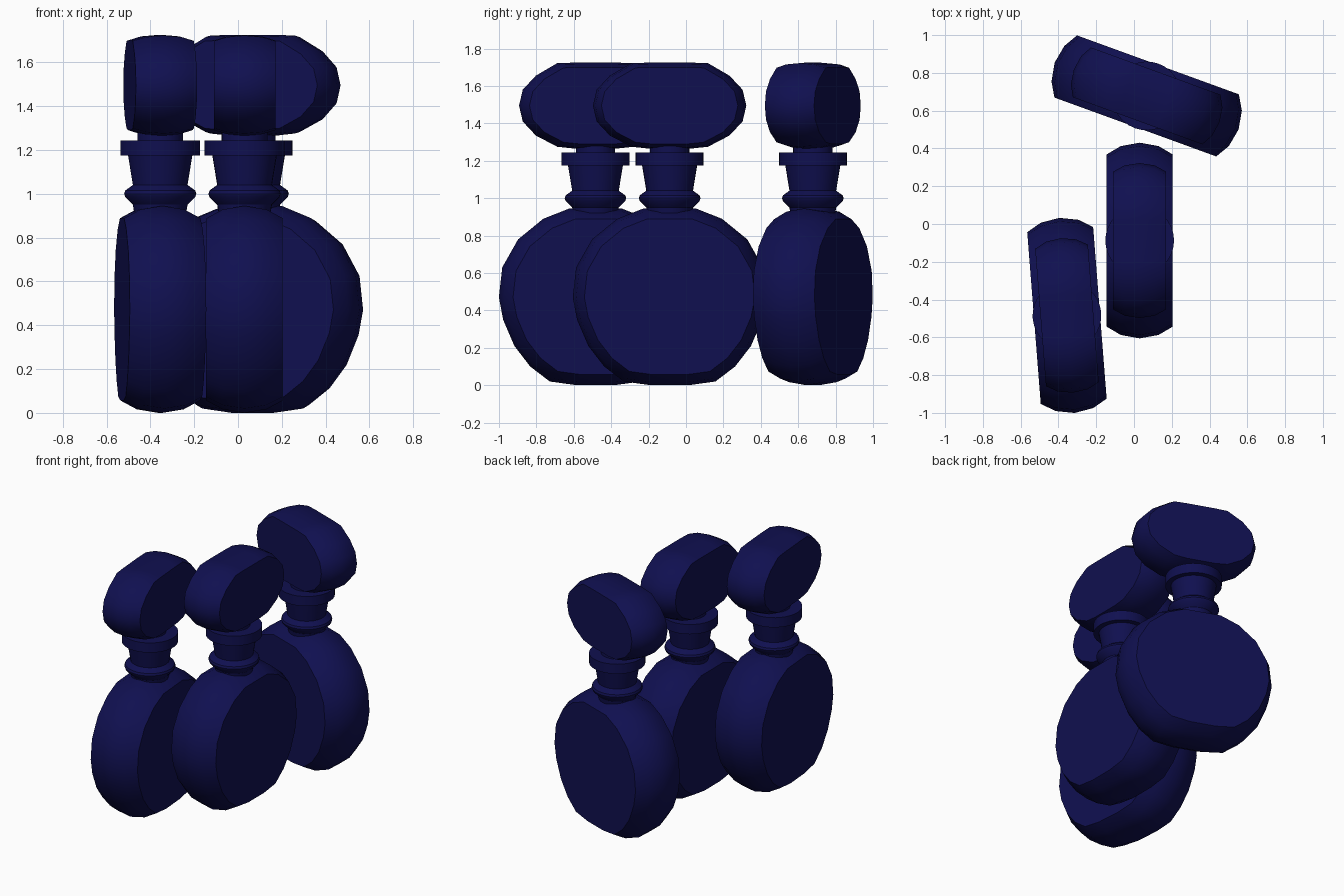
import bpy, bmesh, math
from mathutils import Matrix, Vector

cube = bpy.data.objects.get("Cube")
if cube:
    bpy.data.objects.remove(cube, do_unlink=True)

navy = bpy.data.materials.new("navy_blue_glass")
navy.use_nodes = True
colour = (0.005, 0.005, 0.08, 1)
navy.diffuse_color = colour
navy.node_tree.nodes["Principled BSDF"].inputs["Base Color"].default_value = colour


def finish(bm, name, placement, angle):
    bmesh.ops.recalc_face_normals(bm, faces=bm.faces)
    mesh = bpy.data.meshes.new(name)
    bm.to_mesh(mesh)
    bm.free()
    mesh.materials.append(navy)
    obj = bpy.data.objects.new(name, mesh)
    bpy.context.collection.objects.link(obj)
    obj.matrix_world = placement
    bpy.ops.object.select_all(action="DESELECT")
    obj.select_set(True)
    bpy.context.view_layer.objects.active = obj
    bpy.ops.object.shade_smooth_by_angle(angle=math.radians(angle))


def pillow(name, half_outline, layers, centre_z, placement, angle):
    """Flat-sided oval: the outline (y, z) is scaled at each depth in x."""
    outline = half_outline + [(-y, z) for y, z in reversed(half_outline)]
    bm = bmesh.new()
    rings = [[bm.verts.new((x, y * s, centre_z + (z - centre_z) * s))
              for y, z in outline] for x, s in layers]
    count = len(outline)
    for a, b in zip(rings, rings[1:]):
        for i in range(count):
            j = (i + 1) % count
            bm.faces.new((a[i], a[j], b[j], b[i]))
    bm.faces.new(rings[0])
    bm.faces.new(rings[-1])
    finish(bm, name, placement, angle)


def turned(name, profile, placement, sides=32):
    """Closed round part from (radius, z) points."""
    bm = bmesh.new()
    rings = [[bm.verts.new((r * math.cos(t), r * math.sin(t), z))
              for t in (2 * math.pi * i / sides for i in range(sides))]
             for r, z in profile]
    for a, b in zip(rings, rings[1:]):
        for i in range(sides):
            j = (i + 1) % sides
            bm.faces.new((a[i], a[j], b[j], b[i]))
    bm.faces.new(rings[0])
    bm.faces.new(rings[-1])
    finish(bm, name, placement, 30)


# Right half outlines, bottom to top
BODY = [(0.10, 0.0), (0.245, 0.02), (0.35, 0.10), (0.435, 0.21), (0.495, 0.35),
        (0.518, 0.47), (0.50, 0.63), (0.415, 0.78), (0.28, 0.89), (0.14, 0.945)]
STOPPER = [(0.11, 1.265), (0.205, 1.275), (0.32, 1.335), (0.39, 1.41), (0.41, 1.495),
           (0.39, 1.58), (0.32, 1.655), (0.205, 1.722), (0.11, 1.725)]
BODY_LAYERS = [(-0.175, 0.88), (-0.1, 0.965), (0, 1), (0.1, 0.965), (0.175, 0.88)]
STOPPER_LAYERS = [(-0.14, 0.89), (-0.08, 0.97), (0, 1), (0.08, 0.97), (0.14, 0.89)]

# Neck with bead, flare and collar
NECK = [(0.12, 0.92), (0.125, 0.95), (0.16, 0.985), (0.165, 1.0), (0.16, 1.015),
        (0.125, 1.04), (0.147, 1.174), (0.182, 1.174), (0.182, 1.243), (0.10, 1.243)]
PEG = [(0.105, 1.23), (0.105, 1.30)]

BOTTLES = [("right", -0.355, -0.484, 4.5),
           ("middle", 0.03, -0.0875, 0),
           ("back", 0.067, 0.678, 70)]

for label, x, y, turn in BOTTLES:
    place = Matrix.Translation(Vector((x, y, 0))) @ Matrix.Rotation(math.radians(turn), 4, "Z")
    pillow(label + "_bottle_body", BODY, BODY_LAYERS, 0.47, place, 40)
    turned(label + "_bottle_neck", NECK, place)
    turned(label + "_stopper_peg", PEG, place)
    pillow(label + "_stopper", STOPPER, STOPPER_LAYERS, 1.495, place, 40)
